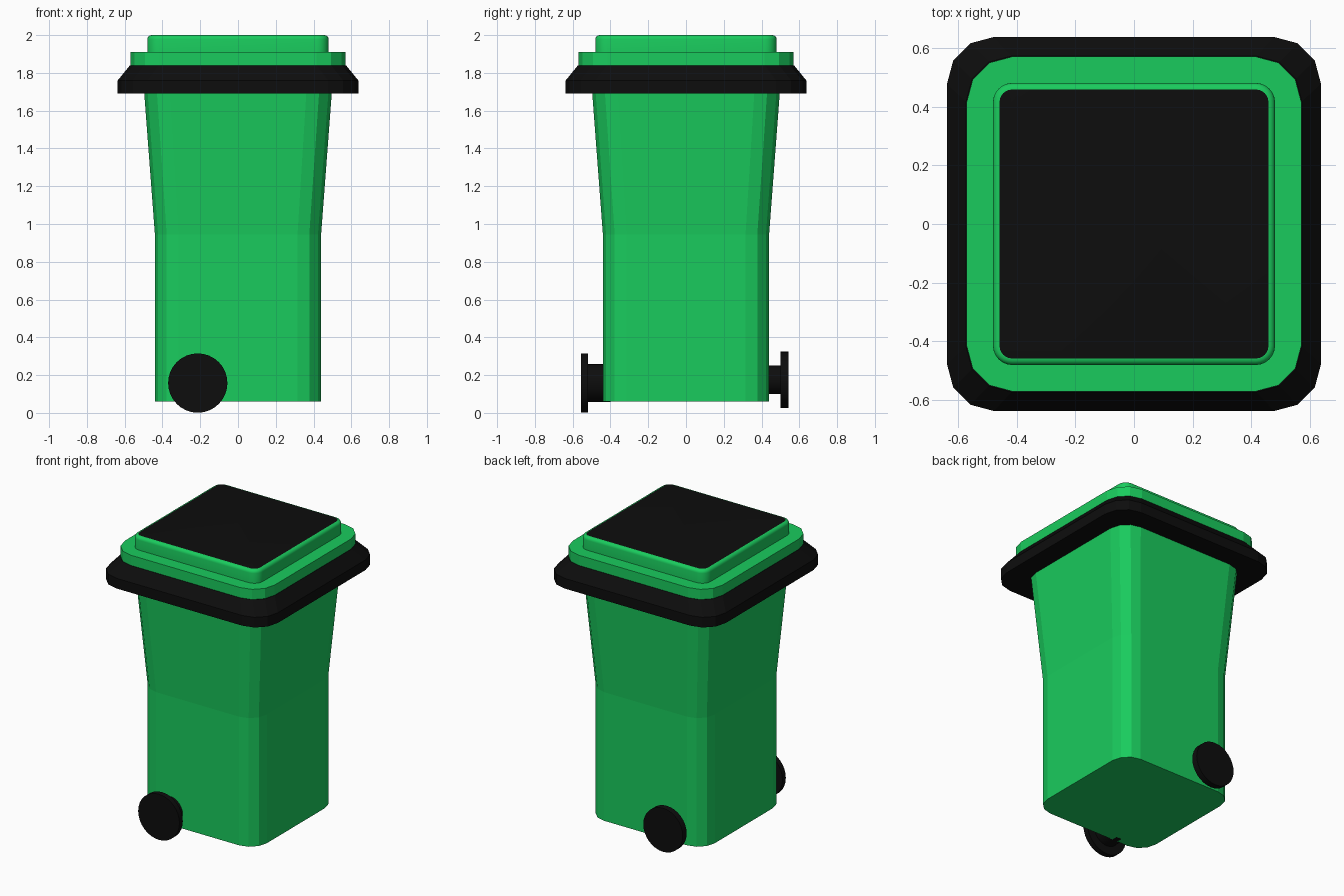
import bpy, bmesh, math
from mathutils import Matrix

if "Cube" in bpy.data.objects:
    bpy.data.objects.remove(bpy.data.objects["Cube"])


def material(name, color):
    m = bpy.data.materials.new(name)
    m.diffuse_color = color
    m.use_nodes = True
    m.node_tree.nodes["Principled BSDF"].inputs["Base Color"].default_value = m.diffuse_color
    return m


GREEN = material("green_plastic", (0.01, 0.60, 0.11, 1))
BLACK = material("black_rubber", (0.004, 0.004, 0.004, 1))


def finish(bm, name, mats, smooth=False):
    bmesh.ops.recalc_face_normals(bm, faces=bm.faces[:])
    me = bpy.data.meshes.new(name)
    bm.to_mesh(me)
    bm.free()
    ob = bpy.data.objects.new(name, me)
    bpy.context.collection.objects.link(ob)
    for m in mats:
        me.materials.append(m)
    if smooth:
        bpy.ops.object.select_all(action='DESELECT')
        ob.select_set(True)
        bpy.context.view_layer.objects.active = ob
        bpy.ops.object.shade_smooth_by_angle(angle=math.radians(40))
    return ob


def rounded_loft(name, sections, mats, steps=3, smooth=False):
    """Stack of rounded squares given as (half width, corner radius, z)."""
    bm = bmesh.new()
    rings = []
    for half, radius, z in sections:
        ring = []
        for q in range(4):
            cx = (half - radius) * (1 if q in (0, 3) else -1)
            cy = (half - radius) * (1 if q in (0, 1) else -1)
            for i in range(steps + 1):
                a = math.pi / 2 * (q + i / steps)
                ring.append(bm.verts.new((cx + radius * math.cos(a),
                                          cy + radius * math.sin(a), z)))
        rings.append(ring)
    n = len(rings[0])
    for low, high in zip(rings, rings[1:]):
        for i in range(n):
            j = (i + 1) % n
            bm.faces.new((low[i], low[j], high[j], high[i]))
    bm.faces.new(rings[0][::-1])
    top = bm.faces.new(rings[-1])
    top.material_index = len(mats) - 1
    return finish(bm, name, mats, smooth)


def wheel(name, x, z, parts):
    """Coaxial cylinders along y given as (radius, y start, y end)."""
    bm = bmesh.new()
    for radius, y0, y1 in parts:
        bmesh.ops.create_cone(
            bm, cap_ends=True, segments=32, radius1=radius, radius2=radius,
            depth=abs(y1 - y0),
            matrix=Matrix.Translation((x, (y0 + y1) / 2, z))
            @ Matrix.Rotation(math.pi / 2, 4, 'X'))
    return finish(bm, name, [BLACK], True)


# Bin body: straight lower half, flared upper half
rounded_loft("bin_body", [(0.44, 0.125, 0.06), (0.44, 0.125, 0.945),
                          (0.497, 0.135, 1.70)], [GREEN])

# Black rim with a sloped upper edge
rounded_loft("rim", [(0.637, 0.16, 1.69), (0.637, 0.16, 1.76),
                     (0.572, 0.155, 1.84)], [BLACK])

# Lid step above the rim
rounded_loft("lid_base", [(0.57, 0.155, 1.84), (0.57, 0.155, 1.91)], [GREEN])

# Raised lid with a soft edge and black top panel
b = 0.022
edge = [(0.48 - b + b * math.cos(t), 0.065 - b + b * math.cos(t),
         2 - b + b * math.sin(t)) for t in (math.pi / 2 * i / 4 for i in range(5))]
rounded_loft("lid_top", [(0.48, 0.065, 1.91)] + edge, [GREEN, BLACK],
             steps=6, smooth=True)

# Wheels with hubs, one on each side
wheel("front_wheel", -0.213, 0.158, [(0.157, -0.557, -0.52), (0.10, -0.53, -0.40)])
wheel("back_wheel", -0.205, 0.175, [(0.15, 0.50, 0.543), (0.075, 0.40, 0.51)])
